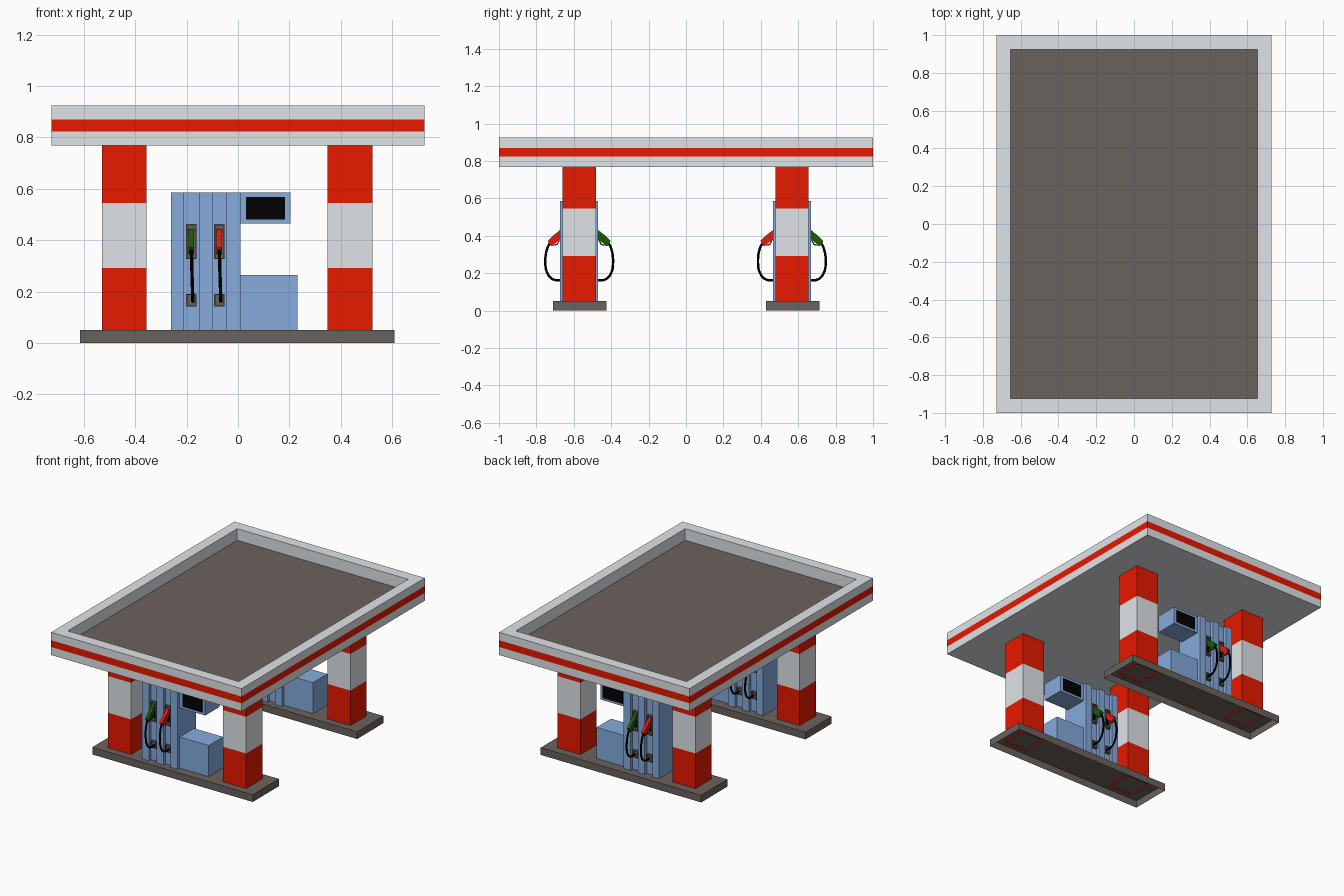
import bpy, bmesh

if "Cube" in bpy.data.objects:
    bpy.data.objects.remove(bpy.data.objects["Cube"])

# ---------- colours ----------
def colour(name, hexcode):
    lin = []
    for i in (0, 2, 4):
        c = int(hexcode[i:i + 2], 16) / 255
        lin.append(c / 12.92 if c <= 0.04045 else ((c + 0.055) / 1.055) ** 2.4)
    m = bpy.data.materials.new(name)
    m.diffuse_color = (*lin, 1)
    m.use_nodes = True
    m.node_tree.nodes["Principled BSDF"].inputs["Base Color"].default_value = m.diffuse_color
    return m

RED = colour("stripe_red", "E71900")
GREY = colour("light_grey", "E0E4E7")
STONE = colour("dark_stone", "6A625D")
BLUE = colour("pump_blue", "86ABDC")
BLACK = colour("black", "020202")
GREEN = colour("nozzle_green", "1A5E00")
NOZZLE_RED = colour("nozzle_red", "F51C0C")

# ---------- helpers ----------
def finish(name, bm, mats, fix_normals=True):
    if fix_normals:
        bmesh.ops.recalc_face_normals(bm, faces=bm.faces)
    me = bpy.data.meshes.new(name)
    bm.to_mesh(me)
    bm.free()
    for m in mats:
        me.materials.append(m)
    ob = bpy.data.objects.new(name, me)
    bpy.context.collection.objects.link(ob)
    return ob

def rings(name, cx, cy, loops, bands, mats, bottom=None, top=None):
    """Stack of rectangles (half x, half y, z) joined by coloured bands."""
    bm = bmesh.new()
    vs = [[bm.verts.new((cx + sx * hx, cy + sy * hy, z))
           for sx, sy in ((-1, -1), (1, -1), (1, 1), (-1, 1))] for hx, hy, z in loops]
    for a, b, mat in zip(vs, vs[1:], bands):
        for i in range(4):
            j = (i + 1) % 4
            bm.faces.new((a[i], a[j], b[j], b[i])).material_index = mat
    if bottom is not None:
        bm.faces.new(vs[0][::-1]).material_index = bottom
    if top is not None:
        bm.faces.new(vs[-1]).material_index = top
    return finish(name, bm, mats, False)

def prism(name, pts, lo, hi, place, mat):
    """Extrude a 2D outline from lo to hi; place maps (u, v, w) to xyz."""
    bm = bmesh.new()
    a = [bm.verts.new(place(u, v, lo)) for u, v in pts]
    b = [bm.verts.new(place(u, v, hi)) for u, v in pts]
    bm.faces.new(a)
    bm.faces.new(b)
    for i in range(len(pts)):
        j = (i + 1) % len(pts)
        bm.faces.new((a[i], a[j], b[j], b[i]))
    return finish(name, bm, [mat])

def box(name, x, y, z, mat):
    pts = [(x[0], y[0]), (x[1], y[0]), (x[1], y[1]), (x[0], y[1])]
    return prism(name, pts, z[0], z[1], lambda u, v, w: (u, v, w), mat)

def pocket(name, x, d, z, yc, side, rim, depth, mat):
    """Small box on the pump face with a sunken front."""
    bm = bmesh.new()
    quad = lambda e, dd: [bm.verts.new((px, yc + side * dd, pz)) for px, pz in
                          ((x[0] + e, z[0] + e), (x[1] - e, z[0] + e),
                           (x[1] - e, z[1] - e), (x[0] + e, z[1] - e))]
    loops = [quad(0, d[0]), quad(0, d[1]), quad(rim, d[1]), quad(rim, d[1] - depth)]
    for a, b in zip(loops, loops[1:]):
        for i in range(4):
            j = (i + 1) % 4
            bm.faces.new((a[i], a[j], b[j], b[i]))
    bm.faces.new(loops[0])
    bm.faces.new(loops[-1])
    return finish(name, bm, [mat])

def hose(name, pts, radius):
    cu = bpy.data.curves.new(name, 'CURVE')
    cu.dimensions = '3D'
    cu.bevel_depth = radius
    cu.bevel_resolution = 2
    cu.resolution_u = 6
    cu.use_fill_caps = True
    sp = cu.splines.new('BEZIER')
    sp.bezier_points.add(len(pts) - 1)
    for bp, p in zip(sp.bezier_points, pts):
        bp.co = p
        bp.handle_left_type = bp.handle_right_type = 'AUTO'
    cu.materials.append(BLACK)
    ob = bpy.data.objects.new(name, cu)
    bpy.context.collection.objects.link(ob)
    bpy.ops.object.select_all(action='DESELECT')
    ob.select_set(True)
    bpy.context.view_layer.objects.active = ob
    bpy.ops.object.convert(target='MESH')
    bpy.ops.object.shade_smooth_by_angle()

# ---------- canopy: striped fascia, rim and sunken roof ----------
rings("canopy", 0, 0,
      [(0.727, 1, 0.768), (0.727, 1, 0.823), (0.727, 1, 0.87), (0.727, 1, 0.925),
       (0.653, 0.924, 0.925), (0.653, 0.924, 0.845)],
      [0, 1, 0, 0, 0], [GREY, RED, STONE], bottom=0, top=2)

HALF, FLOOR = 0.1015, 0.078   # pump half depth, depth at grooves and side boxes
GROOVES = [(-0.21, -0.152), (-0.1, -0.044)]

def nozzle_set(tag, cx, yc, side, mat):
    at = lambda u, v, w: (cx + w, yc + side * u, v)
    # holster and hose outlet
    pocket(tag + "_holster", (cx - 0.02, cx + 0.02), (FLOOR - 0.004, 0.094),
           (0.326, 0.463), yc, side, 0.005, 0.012, STONE)
    pocket(tag + "_hose_outlet", (cx - 0.02, cx + 0.02), (FLOOR - 0.004, 0.094),
           (0.142, 0.191), yc, side, 0.005, 0.008, STONE)
    # nozzle body, trigger and spout
    prism(tag + "_nozzle", [(0.08, 0.426), (0.09, 0.444), (0.112, 0.422), (0.138, 0.402),
                            (0.168, 0.372), (0.15, 0.345), (0.126, 0.362), (0.1, 0.383)],
          -0.011, 0.011, at, mat)
    prism(tag + "_trigger", [(0.098, 0.386), (0.104, 0.386), (0.121, 0.356), (0.15, 0.352),
                             (0.148, 0.346), (0.116, 0.35)], -0.005, 0.005, at, mat)
    prism(tag + "_spout", [(0.08, 0.42), (0.1, 0.39), (0.09, 0.35), (0.08, 0.35)],
          -0.006, 0.006, at, BLACK)
    # hose
    hose(tag + "_hose", [at(*p) for p in
         [(0.157, 0.36, 0), (0.17, 0.335, 0.001), (0.181, 0.262, 0.003),
          (0.17, 0.2, 0.005), (0.14, 0.167, 0.006), (0.082, 0.163, 0.006)]], 0.0065)

for tag, base_y, yc in (("front", -0.567, -0.571), ("rear", 0.571, 0.566)):
    # island slab, open underneath
    rings(tag + "_island", -0.003, base_y,
          [(0.613, 0.143, 0), (0.613, 0.143, 0.05)], [0], [STONE], top=0)
    # striped pillars
    for side, cx in (("left", -0.443), ("right", 0.436)):
        rings(f"{tag}_{side}_pillar", cx, yc,
              [(0.0875, 0.0885, z) for z in (0.04, 0.292, 0.545, 0.768)],
              [0, 1, 0], [RED, GREY])
    # pump cabinet with grooves on both faces
    half = [(-0.261, HALF)]
    for a, b in GROOVES:
        half += [(a, HALF), (a, FLOOR), (b, FLOOR), (b, HALF)]
    half.append((0.009, HALF))
    outline = [(x, yc - d) for x, d in half] + [(x, yc + d) for x, d in reversed(half)]
    prism(tag + "_pump_cabinet", outline, 0.0505, 0.585, lambda u, v, w: (u, v, w), BLUE)
    # side boxes
    box(tag + "_pump_lower_box", (0.005, 0.231), (yc - FLOOR, yc + FLOOR), (0.0505, 0.265), BLUE)
    box(tag + "_pump_display_box", (0.005, 0.204), (yc - FLOOR, yc + FLOOR), (0.465, 0.585), BLUE)
    # screens and nozzles on both faces, colours swapped at the back
    for face, s, mats in (("front", -1, (GREEN, NOZZLE_RED)), ("back", 1, (NOZZLE_RED, GREEN))):
        ys = sorted((yc + s * (FLOOR - 0.003), yc + s * (FLOOR + 0.003)))
        box(f"{tag}_{face}_screen", (0.032, 0.183), ys, (0.481, 0.569), BLACK)
        for i, (cx, m) in enumerate(zip((-0.182, -0.073), mats)):
            nozzle_set(f"{tag}_{face}_{i + 1}", cx, yc, s, m)
